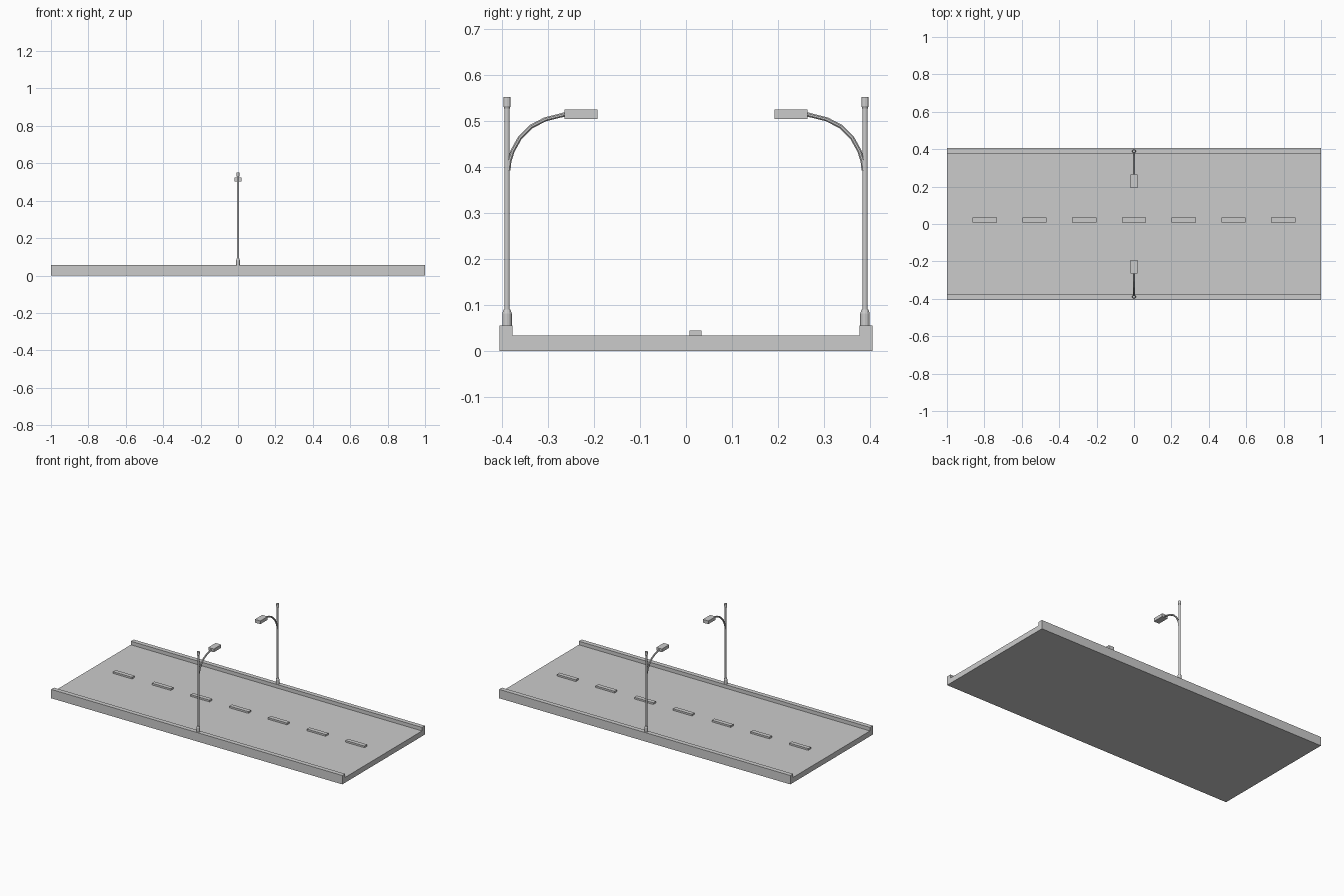
import bpy, bmesh, math

if "Cube" in bpy.data.objects:
    bpy.data.objects.remove(bpy.data.objects["Cube"])

def mesh_object(name, bm):
    bmesh.ops.recalc_face_normals(bm, faces=bm.faces)
    me = bpy.data.meshes.new(name)
    bm.to_mesh(me)
    bm.free()
    ob = bpy.data.objects.new(name, me)
    bpy.context.collection.objects.link(ob)
    return ob

def box(name, lo, hi):
    bm = bmesh.new()
    bmesh.ops.create_cube(bm, size=1)
    for v in bm.verts:
        for i in range(3):
            v.co[i] = lo[i] if v.co[i] < 0 else hi[i]
    return mesh_object(name, bm)

def lathe(name, profile, y, sides=12):
    # Stacked rings (radius, z) around a vertical axis
    bm = bmesh.new()
    rings = [[bm.verts.new((r * math.cos(2 * math.pi * k / sides),
                            y + r * math.sin(2 * math.pi * k / sides), z))
              for k in range(sides)] for r, z in profile]
    for a, b in zip(rings, rings[1:]):
        for k in range(sides):
            j = (k + 1) % sides
            bm.faces.new((a[k], a[j], b[j], b[k]))
    bm.faces.new(rings[0])
    bm.faces.new(rings[-1])
    return mesh_object(name, bm)

def tube(name, path, radius, sides=8):
    # Round arm swept along (y, z) points
    bm = bmesh.new()
    rings = []
    for i, (y, z) in enumerate(path):
        p, q = path[max(i - 1, 0)], path[min(i + 1, len(path) - 1)]
        dy, dz = q[0] - p[0], q[1] - p[1]
        n = math.hypot(dy, dz)
        ring = []
        for k in range(sides):
            a = 2 * math.pi * (k + 0.5) / sides
            s = radius * math.sin(a)
            ring.append(bm.verts.new((radius * math.cos(a), y - s * dz / n, z + s * dy / n)))
        rings.append(ring)
    for a, b in zip(rings, rings[1:]):
        for k in range(sides):
            j = (k + 1) % sides
            bm.faces.new((a[k], a[j], b[j], b[k]))
    bm.faces.new(rings[0])
    bm.faces.new(rings[-1])
    return mesh_object(name, bm)

# Road slab with raised kerbs, extruded along x
section = [(-0.405, 0), (0.405, 0), (0.405, 0.055), (0.377, 0.055), (0.377, 0.033),
           (-0.377, 0.033), (-0.377, 0.055), (-0.405, 0.055)]
bm = bmesh.new()
face = bm.faces.new([bm.verts.new((-1, y, z)) for y, z in section])
ext = bmesh.ops.extrude_face_region(bm, geom=[face], use_keep_orig=True)
for v in ext["geom"]:
    if isinstance(v, bmesh.types.BMVert):
        v.co.x = 1
mesh_object("road", bm)

# Centre line dashes
for i in range(7):
    x = (i - 3) * 0.266
    box(f"lane_dash_{i + 1}", (x - 0.065, 0.008, 0.032), (x + 0.065, 0.034, 0.0435))

# Street lamps on both kerbs
arm = [(-0.386, 0.392), (-0.384, 0.412), (-0.377, 0.434), (-0.361, 0.463),
       (-0.337, 0.487), (-0.306, 0.503), (-0.258, 0.515)]
for side, label in ((1, "front"), (-1, "back")):
    y = -0.389 * side
    lathe(f"{label}_lamp_base", [(0.0103, 0.05), (0.0103, 0.081), (0.0075, 0.09)], y)
    lathe(f"{label}_lamp_pole", [(0.0056, 0.08), (0.0056, 0.535)], y)
    lathe(f"{label}_lamp_cap", [(0.0056, 0.526), (0.008, 0.532), (0.008, 0.552)], y)
    tube(f"{label}_lamp_arm", [(p * side, z) for p, z in arm], 0.005)
    ys = sorted((-0.264 * side, -0.192 * side))
    box(f"{label}_lamp_head", (-0.019, ys[0], 0.504), (0.019, ys[1], 0.524))
